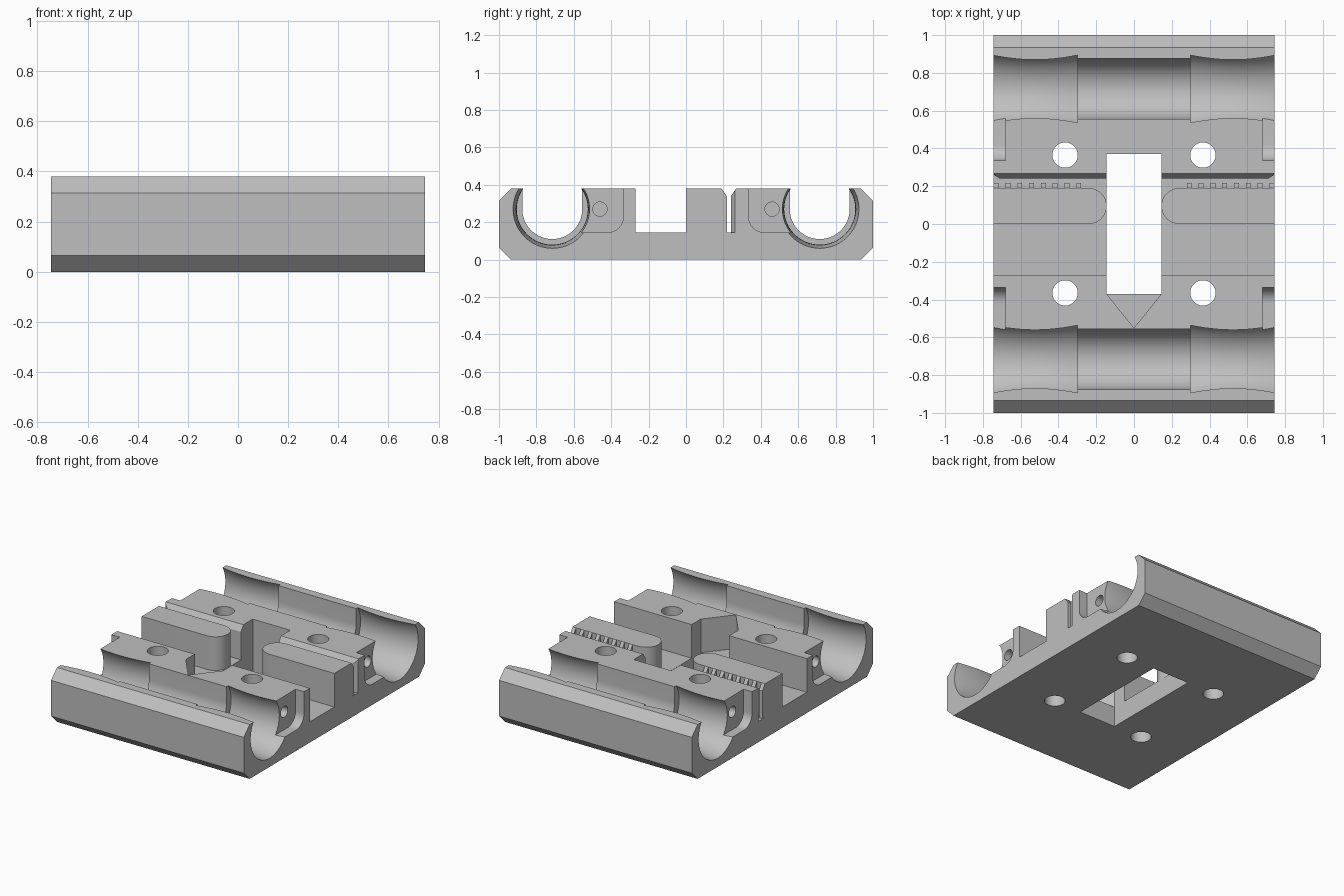
import bpy, bmesh, math
from mathutils import Vector

cube = bpy.data.objects.get("Cube")
if cube:
    bpy.data.objects.remove(cube, do_unlink=True)

grey = bpy.data.materials.new("light_grey")
grey.use_nodes = True
grey.diffuse_color = (0.52, 0.52, 0.52, 1)
grey.node_tree.nodes["Principled BSDF"].inputs["Base Color"].default_value = (0.52, 0.52, 0.52, 1)

W, H, FLOOR = 0.745, 0.38, 0.145      # half width, height, channel floor
BORE_Y, BORE_Z = 0.715, 0.27          # bearing axis


def finish(name, bm):
    bmesh.ops.recalc_face_normals(bm, faces=bm.faces)
    me = bpy.data.meshes.new(name)
    bm.to_mesh(me)
    bm.free()
    me.materials.append(grey)
    ob = bpy.data.objects.new(name, me)
    bpy.context.collection.objects.link(ob)
    return ob


def prism(name, pts, axis, a, b):
    """Extrude a closed profile from a to b: (y, z) along X or (x, y) along Z."""
    place = (lambda p, q: (q, *p)) if axis == "X" else (lambda p, q: (*p, q))
    bm = bmesh.new()
    face = bm.faces.new([bm.verts.new(place(p, a)) for p in pts])
    ext = bmesh.ops.extrude_face_region(bm, geom=[face])
    move = Vector(place((0, 0), b - a))
    bmesh.ops.translate(bm, vec=move, verts=[v for v in ext["geom"] if isinstance(v, bmesh.types.BMVert)])
    return finish(name, bm)


def arc(cx, cy, r, start, end, n):
    return [(cx + r * math.cos(math.radians(start + (end - start) * i / n)),
             cy + r * math.sin(math.radians(start + (end - start) * i / n))) for i in range(n + 1)]


def circle(cx, cy, r, n=40):
    return arc(cx, cy, r, 0, 360, n)[:-1]


def waisted_bore(cx, cy, half, n=64, rings=12):
    """Cutter for a bearing seat, narrower in the middle."""
    bm = bmesh.new()
    loops = []
    for i in range(rings + 1):
        t = 2 * i / rings - 1
        pts = circle(cy, BORE_Z, 0.19 + 0.02 * t * t, n)
        loops.append([bm.verts.new((cx + t * half, *p)) for p in pts])
    for l0, l1 in zip(loops, loops[1:]):
        for j in range(n):
            k = (j + 1) % n
            bm.faces.new((l0[j], l0[k], l1[k], l1[j]))
    bm.faces.new(loops[0])
    bm.faces.new(loops[-1])
    return finish("bore_cutter", bm)


def cut(body, cutter):
    cutter.hide_render = True
    mod = body.modifiers.new("cut", "BOOLEAN")
    mod.operation, mod.solver, mod.object = "DIFFERENCE", "EXACT", cutter
    bpy.context.view_layer.objects.active = body
    bpy.ops.object.modifier_apply(modifier=mod.name)
    bpy.data.objects.remove(cutter, do_unlink=True)


# Carriage body: chamfered slab with the central channel in its profile
c = 0.065
carriage = prism("carriage_body", [
    (-1 + c, 0), (1 - c, 0), (1, c), (1, H - c), (1 - c, H),
    (0.267, H), (0.24, 0.34), (0.24, FLOOR), (-0.27, FLOOR), (-0.27, H),
    (-1 + c, H), (-1, H - c), (-1, c)], "X", -W, W)

# Rectangular window and the pointed notch in front of it
cut(carriage, prism("window_cutter", [(-0.145, -0.37), (0.145, -0.37), (0.145, 0.37), (-0.145, 0.37)],
                    "Z", -0.1, 0.5))
cut(carriage, prism("notch_cutter", [(-0.145, -0.36), (-0.145, -0.37), (0, -0.55), (0.145, -0.37), (0.145, -0.36)],
                    "Z", FLOOR, 0.5))

for sy in (-1, 1):
    y = sy * BORE_Y
    # Narrow U trough between the bearing seats
    u = arc(y, BORE_Z, 0.16, 180, 360, 32)
    cut(carriage, prism("trough_cutter", u + [(y + 0.16, 0.5), (y - 0.16, 0.5)], "X", -0.4, 0.4))
    for sx in (-1, 1):
        # Waisted bearing seat
        cut(carriage, waisted_bore(sx * (0.3 + W + 0.003) / 2, y, (W + 0.003 - 0.3) / 2))
        # Vertical screw hole
        cut(carriage, prism("screw_cutter", circle(sx * 0.365, sy * 0.365, 0.067), "Z", -0.1, 0.5))
        # Rounded end pocket beside the bearing seat
        corner = arc(0.42, FLOOR + 0.085, 0.085, 180, 270, 12)
        pocket = [(sy * p, q) for p, q in [(0.335, 0.5)] + corner + [(0.6, FLOOR), (0.6, 0.5)]]
        cut(carriage, prism("pocket_cutter", pocket, "X", sx * 0.68, sx * 0.8))
        # Small blind hole in the pocket
        cut(carriage, prism("pin_cutter", circle(sy * 0.46, BORE_Z, 0.038, 24), "X", sx * 0.45, sx * 0.8))

for sx in (-1, 1):
    # Flared entry of the belt slot
    cut(carriage, prism("flare_cutter", [(sx * 0.71, 0.235), (sx * 0.71, 0.24), (sx * W, 0.262),
                                         (sx * 0.76, 0.262), (sx * 0.76, 0.235)], "Z", FLOOR, 0.5))

parts = [carriage]
for sx, side in ((-1, "right"), (1, "left")):
    # Belt island with a rounded inner end
    nose = [(sx * p, q) for p, q in arc(0.24, 0.095, 0.095, 270, 90, 24)]
    parts.append(prism(side + "_belt_island", [(sx * W, 0)] + nose + [(sx * W, 0.19)], "Z", FLOOR, H))
    # Belt teeth with sloped tops
    for i in range(8):
        x = sx * (W - 0.015 - 0.0625 * i)
        parts.append(prism(f"{side}_belt_tooth_{i + 1}",
                           [(0.18, FLOOR), (0.218, FLOOR), (0.218, 0.34), (0.19, H), (0.18, H - 0.001)],
                           "X", x - 0.013, x + 0.013))

# Smooth shading with sharp edges kept
bpy.ops.object.select_all(action="DESELECT")
for ob in parts:
    ob.select_set(True)
bpy.context.view_layer.objects.active = carriage
bpy.ops.object.shade_smooth_by_angle(angle=math.radians(30))
